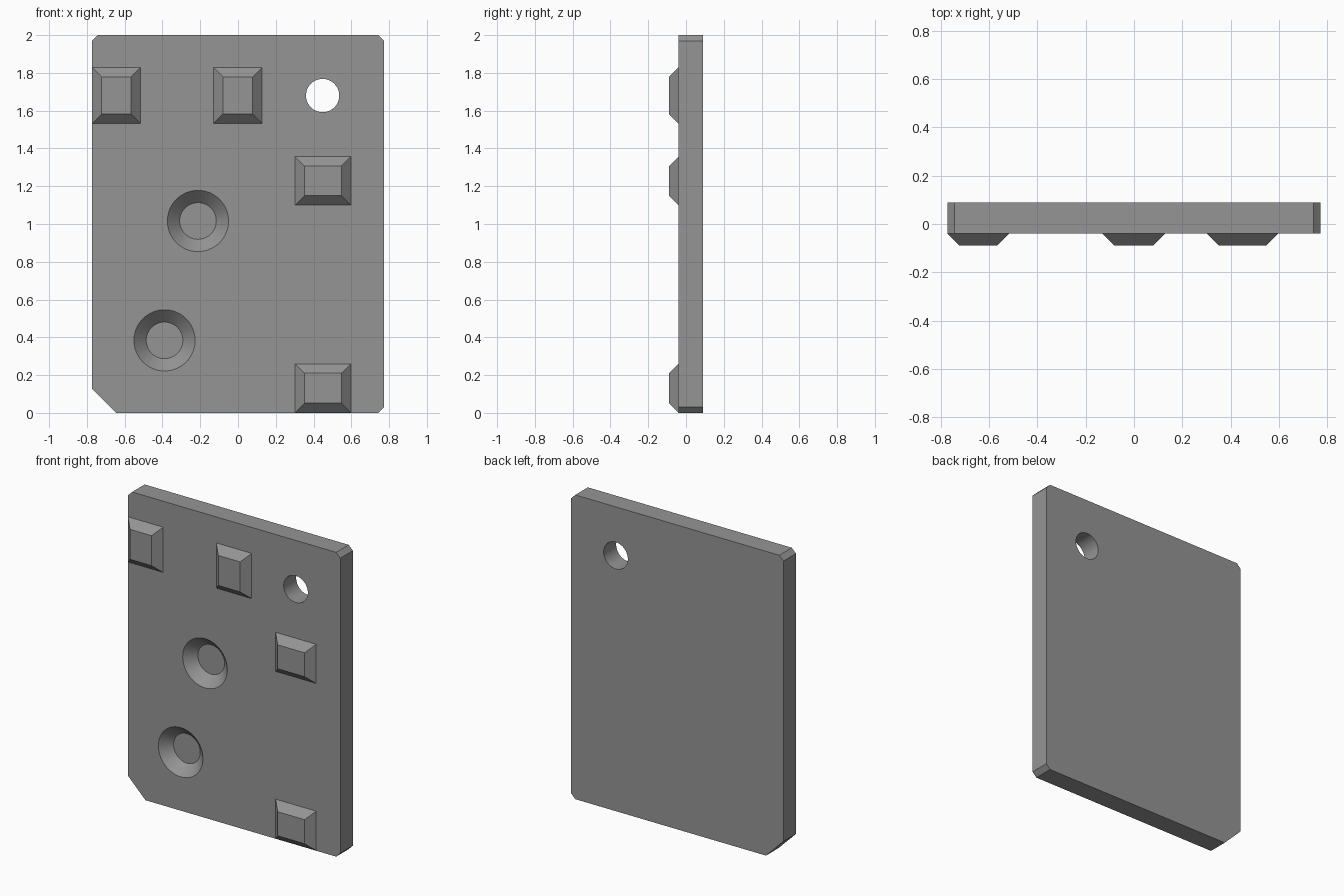
import bpy, bmesh, math

if "Cube" in bpy.data.objects:
    bpy.data.objects.remove(bpy.data.objects["Cube"])

FRONT, BACK, BOSS_FRONT = -0.04, 0.09, -0.09

grey = bpy.data.materials.new("plain grey")
grey.diffuse_color = (0.3, 0.3, 0.3, 1)
grey.use_nodes = True
grey.node_tree.nodes["Principled BSDF"].inputs["Base Color"].default_value = grey.diffuse_color


def loft(name, rings):
    """Closed solid through rings of matching points, capped at both ends."""
    bm = bmesh.new()
    loops = [[bm.verts.new(p) for p in ring] for ring in rings]
    n = len(loops[0])
    for a, b in zip(loops, loops[1:]):
        for i in range(n):
            j = (i + 1) % n
            bm.faces.new((a[i], a[j], b[j], b[i]))
    bm.faces.new(loops[0])
    bm.faces.new(loops[-1])
    bmesh.ops.recalc_face_normals(bm, faces=bm.faces)
    mesh = bpy.data.meshes.new(name)
    bm.to_mesh(mesh)
    bm.free()
    mesh.materials.append(grey)
    obj = bpy.data.objects.new(name, mesh)
    bpy.context.collection.objects.link(obj)
    return obj


def circle(x, z, r, y, n=64):
    return [(x + r * math.cos(2 * math.pi * i / n), y,
             z + r * math.sin(2 * math.pi * i / n)) for i in range(n)]


def rect(x0, x1, z0, z1, y):
    return [(x0, y, z0), (x1, y, z0), (x1, y, z1), (x0, y, z1)]


# Plate with three small clipped corners and one large one
W, C, K = 0.772, 0.03, 0.127
outline = [(-W + K, 0), (W - C, 0), (W, C), (W, 2 - C),
           (W - C, 2), (-W + C, 2), (-W, 2 - C), (-W, K)]
plate = loft("plate", [[(x, y, z) for x, z in outline] for y in (FRONT, BACK)])

# Through hole and two conical recesses
cutters = [loft("hole_cutter", [circle(0.448, 1.68, 0.088, y) for y in (-0.2, 0.2)])]
depth, r_out, r_in, over = 0.065, 0.162, 0.097, 0.02
slope = (r_out - r_in) / depth
for x, z in ((-0.212, 1.016), (-0.389, 0.384)):
    cutters.append(loft("recess_cutter", [
        circle(x, z, r_out + over * slope, FRONT - over),
        circle(x, z, r_in, FRONT + depth)]))

for cutter in cutters:
    mod = plate.modifiers.new("cut", 'BOOLEAN')
    mod.operation, mod.solver, mod.object = 'DIFFERENCE', 'EXACT', cutter
    cutter.hide_render = True
    cutter.hide_set(True)

bpy.context.view_layer.objects.active = plate
plate.select_set(True)
for mod in list(plate.modifiers):
    bpy.ops.object.modifier_apply(modifier=mod.name)
for cutter in cutters:
    bpy.data.objects.remove(cutter)
bpy.ops.object.shade_smooth_by_angle(angle=math.radians(30))

# Bevelled rectangular bosses on the front
S = 0.05
for x0, x1, z0, z1 in ((-0.772, -0.516, 1.532, 1.829), (-0.13, 0.128, 1.532, 1.829),
                       (0.302, 0.597, 1.1, 1.357), (0.302, 0.597, 0.002, 0.26)):
    loft("boss", [rect(x0, x1, z0, z1, FRONT + 0.01),
                  rect(x0, x1, z0, z1, FRONT),
                  rect(x0 + S, x1 - S, z0 + S, z1 - S, BOSS_FRONT)])
